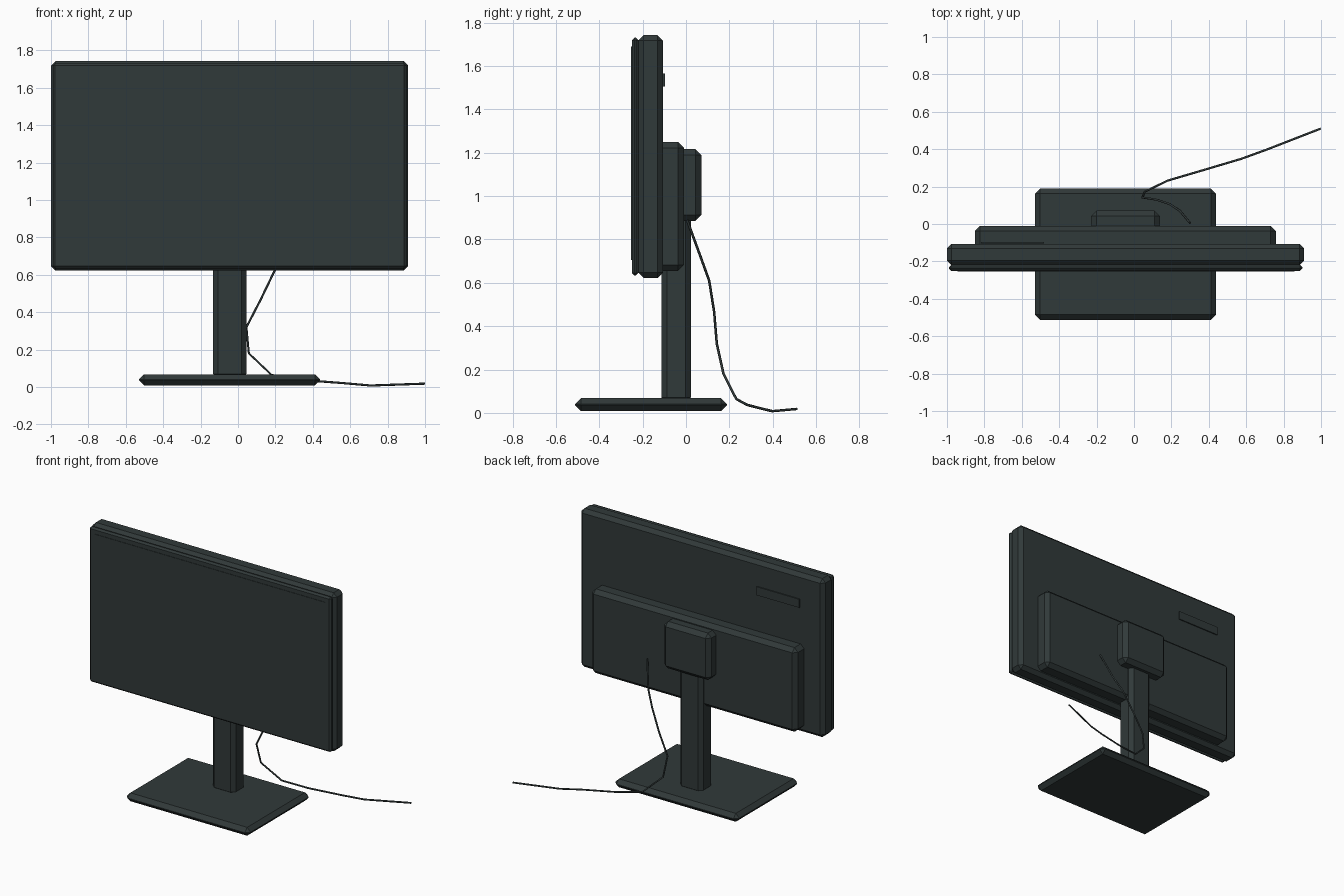
import bpy, bmesh
from mathutils import Vector

if "Cube" in bpy.data.objects:
    bpy.data.objects.remove(bpy.data.objects["Cube"])


def material(name, rgb):
    m = bpy.data.materials.new(name)
    m.diffuse_color = (*rgb, 1.0)
    m.use_nodes = True
    m.node_tree.nodes["Principled BSDF"].inputs["Base Color"].default_value = m.diffuse_color
    return m


slate = material("dark_slate", (0.030, 0.041, 0.041))


def box(name, x, y, z, chamfer=0.0):
    """Box from (min, max) ranges with flat single-segment chamfers."""
    bm = bmesh.new()
    bmesh.ops.create_cube(bm, size=1.0)
    lo, hi = (Vector(v) for v in zip(x, y, z))
    for v in bm.verts:
        v.co = [(a + b) / 2 + c * (b - a) for a, b, c in zip(lo, hi, v.co)]
    if chamfer:
        bmesh.ops.bevel(bm, geom=bm.edges[:], offset=chamfer, segments=1,
                        affect='EDGES', clamp_overlap=True)
    bmesh.ops.recalc_face_normals(bm, faces=bm.faces[:])
    mesh = bpy.data.meshes.new(name)
    bm.to_mesh(mesh)
    bm.free()
    mesh.materials.append(slate)
    ob = bpy.data.objects.new(name, mesh)
    bpy.context.collection.objects.link(ob)
    return ob


# Display: housing, front bezel and thin screen panel
box("housing", (-1.0, 0.91), (-0.22, -0.106), (0.622, 1.743), 0.025)
box("front_bezel", (-0.99, 0.90), (-0.25, -0.219), (0.634, 1.731), 0.012)
box("screen", (-0.944, 0.857), (-0.253, -0.245), (0.706, 1.69))

# Back: electronics bulge, stand mount and small label plate
box("rear_bulge", (-0.85, 0.758), (-0.14, -0.01), (0.655, 1.25), 0.027)
box("stand_mount", (-0.229, 0.138), (-0.05, 0.071), (0.885, 1.217), 0.028)
box("label_plate", (-0.818, -0.482), (-0.105, -0.097), (1.507, 1.567))

# Stand: column and foot
box("stand_column", (-0.133, 0.045), (-0.113, 0.022), (0.045, 1.0), 0.025)
box("stand_foot", (-0.53, 0.438), (-0.512, 0.189), (0.009, 0.068), 0.027)

# Cable running from the back down to the table
path = [(0.30, 0.005, 0.89), (0.245, 0.071, 0.71), (0.19, 0.107, 0.61),
        (0.12, 0.13, 0.465), (0.045, 0.142, 0.32), (0.058, 0.173, 0.18),
        (0.18, 0.232, 0.064), (0.35, 0.282, 0.037), (0.572, 0.348, 0.02),
        (0.71, 0.398, 0.008), (0.998, 0.51, 0.018)]
curve = bpy.data.curves.new("cable", 'CURVE')
curve.dimensions = '3D'
curve.bevel_depth = 0.006
curve.bevel_resolution = 1
curve.use_fill_caps = True
spline = curve.splines.new('POLY')
spline.points.add(len(path) - 1)
for p, co in zip(spline.points, path):
    p.co = (*co, 1.0)
curve.materials.append(slate)
bpy.context.collection.objects.link(bpy.data.objects.new("cable", curve))
